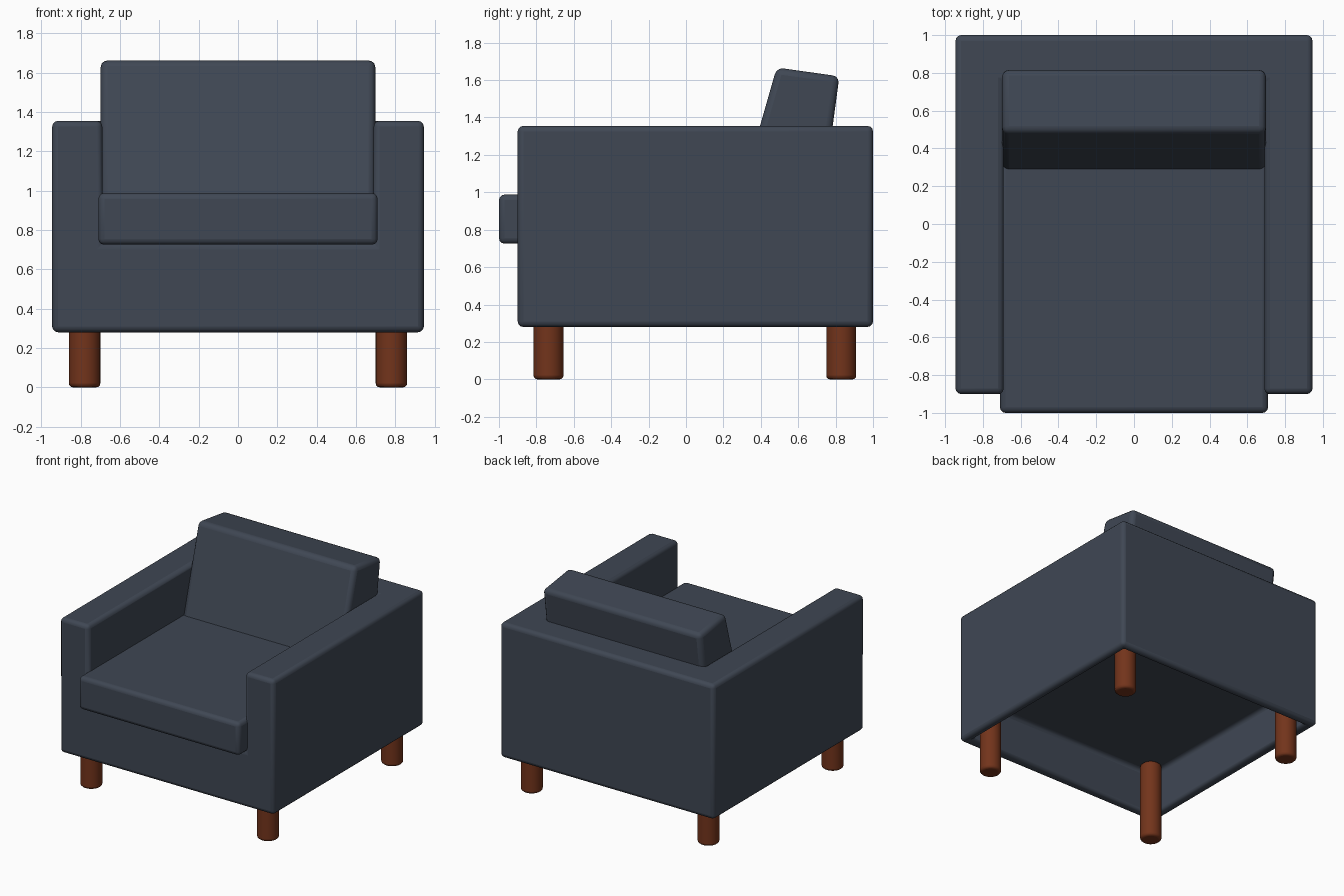
import bpy, bmesh, math

if "Cube" in bpy.data.objects:
    bpy.data.objects.remove(bpy.data.objects["Cube"])


def material(name, rgb):
    m = bpy.data.materials.new(name)
    m.diffuse_color = (*rgb, 1)
    m.use_nodes = True
    m.node_tree.nodes["Principled BSDF"].inputs["Base Color"].default_value = m.diffuse_color
    return m


FABRIC = material("fabric", (0.05, 0.063, 0.088))
WOOD = material("wood", (0.17, 0.034, 0.011))


def prism(name, profile, x0, x1):
    """Extrude a closed (y, z) profile along x."""
    bm = bmesh.new()
    face = bm.faces.new([bm.verts.new((x0, y, z)) for y, z in profile])
    ext = bmesh.ops.extrude_face_region(bm, geom=[face])["geom"]
    bmesh.ops.translate(bm, vec=(x1 - x0, 0, 0),
                        verts=[g for g in ext if isinstance(g, bmesh.types.BMVert)])
    bmesh.ops.recalc_face_normals(bm, faces=bm.faces)
    mesh = bpy.data.meshes.new(name)
    bm.to_mesh(mesh)
    bm.free()
    obj = bpy.data.objects.new(name, mesh)
    bpy.context.collection.objects.link(obj)
    return obj


def box(name, x, y, z):
    return prism(name, [(y[0], z[0]), (y[1], z[0]), (y[1], z[1]), (y[0], z[1])], *x)


def finish(obj, mat, width):
    """Colour, round the edges and shade smooth."""
    obj.data.materials.append(mat)
    bevel = obj.modifiers.new("rounded_edges", 'BEVEL')
    bevel.width = width
    bevel.segments = 3
    bevel.limit_method = 'ANGLE'
    bevel.angle_limit = math.radians(40)
    bpy.ops.object.select_all(action='DESELECT')
    obj.select_set(True)
    bpy.context.view_layer.objects.active = obj
    bpy.ops.object.shade_smooth_by_angle(angle=math.radians(40))


def cut(obj, cutter):
    mod = obj.modifiers.new("cut", 'BOOLEAN')
    mod.operation = 'DIFFERENCE'
    mod.solver = 'EXACT'
    mod.object = cutter
    bpy.context.view_layer.objects.active = obj
    bpy.ops.object.modifier_apply(modifier=mod.name)
    bpy.data.objects.remove(cutter)


# Body: arms, back and base in one piece, open for the seat and hollow below
body = box("body", (-0.945, 0.945), (-0.9, 1.0), (0.28, 1.355))
cut(body, box("seat_cutter", (-0.69, 0.69), (-1.2, 0.745), (0.73, 1.6)))
cut(body, box("underside_cutter", (-0.875, 0.875), (-0.83, 0.93), (0.1, 0.64)))
finish(body, FABRIC, 0.03)

# Seat cushion overhanging the front
seat = box("seat_cushion", (-0.71, 0.71), (-1.0, 0.75), (0.725, 0.988))
finish(seat, FABRIC, 0.03)

# Wedge-shaped leaning back cushion
back = prism("back_cushion",
             [(0.28, 0.95), (0.73, 0.95), (0.82, 1.62), (0.485, 1.667)], -0.698, 0.698)
finish(back, FABRIC, 0.035)

# Four round legs reaching up into the hollow base
for row, y in (("front", -0.735), ("back", 0.83)):
    for side, x in (("left", -0.78), ("right", 0.78)):
        bpy.ops.mesh.primitive_cylinder_add(vertices=32, radius=0.08, depth=0.64,
                                            location=(x, y, 0.32))
        leg = bpy.context.object
        leg.name = f"{row}_{side}_leg"
        finish(leg, WOOD, 0.02)
